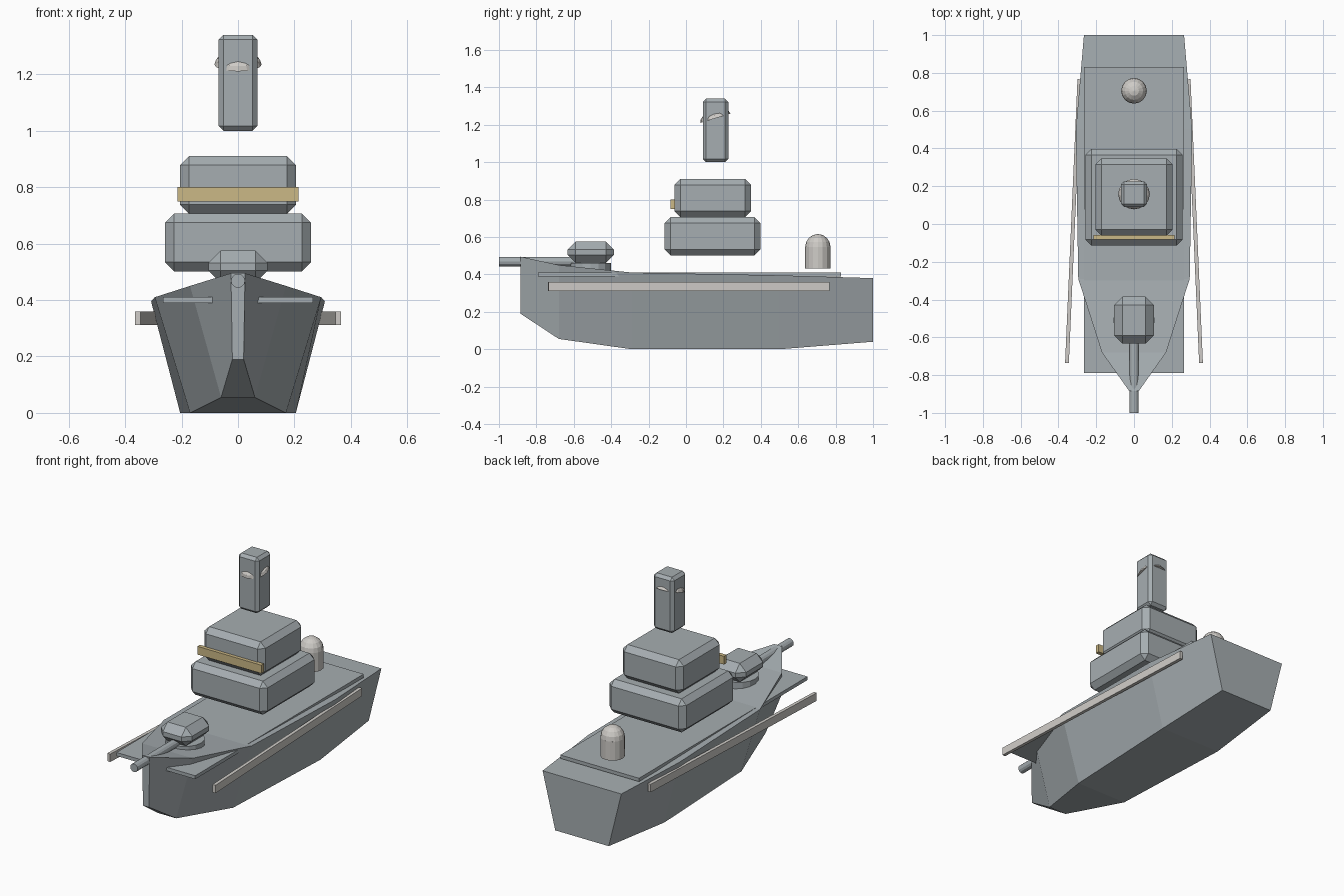
import bpy, bmesh
from math import radians
from mathutils import Matrix, Vector

cube = bpy.data.objects.get("Cube")
if cube:
    bpy.data.objects.remove(cube, do_unlink=True)


def material(name, rgb):
    m = bpy.data.materials.new(name)
    m.use_nodes = True
    m.diffuse_color = (*rgb, 1)
    m.node_tree.nodes["Principled BSDF"].inputs["Base Color"].default_value = (*rgb, 1)
    return m


GREY = material("naval grey", (0.38, 0.42, 0.44))
PALE = material("pale grey", (0.62, 0.60, 0.57))
GOLD = material("dull gold", (0.60, 0.48, 0.24))


def finish(name, bm, mat):
    bmesh.ops.recalc_face_normals(bm, faces=bm.faces)
    mesh = bpy.data.meshes.new(name)
    bm.to_mesh(mesh)
    bm.free()
    mesh.materials.append(mat)
    ob = bpy.data.objects.new(name, mesh)
    bpy.context.collection.objects.link(ob)
    return ob


def box(name, low, high, mat, bevel=0):
    """Box between two corners, with optional one-step chamfer."""
    low, high = Vector(low), Vector(high)
    bm = bmesh.new()
    bmesh.ops.create_cube(bm, size=1)
    bmesh.ops.scale(bm, vec=high - low, verts=bm.verts)
    bmesh.ops.translate(bm, vec=(low + high) / 2, verts=bm.verts)
    if bevel:
        bmesh.ops.bevel(bm, geom=bm.edges[:], offset=bevel, segments=1,
                        profile=0.5, affect='EDGES')
    return finish(name, bm, mat)


def cylinder(name, centre, radius, length, mat, sides=12, tilt=0):
    bm = bmesh.new()
    bmesh.ops.create_cone(bm, cap_ends=True, segments=sides, radius1=radius,
                          radius2=radius, depth=length,
                          matrix=Matrix.Translation(centre) @ Matrix.Rotation(tilt, 4, 'X'))
    return finish(name, bm, mat)


def dome(name, centre, radius, height, mat, tilt=0):
    """Upper half of a faceted sphere."""
    bm = bmesh.new()
    bmesh.ops.create_uvsphere(bm, u_segments=16, v_segments=8, radius=1)
    bmesh.ops.delete(bm, geom=[v for v in bm.verts if v.co.z < -0.01], context='VERTS')
    bmesh.ops.contextual_create(bm, geom=[e for e in bm.edges if e.is_boundary])
    bmesh.ops.transform(bm, verts=bm.verts, matrix=Matrix.Translation(centre)
                        @ Matrix.Rotation(tilt, 4, 'X')
                        @ Matrix.Diagonal((radius, radius, height, 1)))
    return finish(name, bm, mat)


# Hull: stations of y, deck half width, deck z, keel half width, keel z
stations = [
    (-0.885, 0.025, 0.495, 0.02, 0.19),
    (-0.68, 0.17, 0.45, 0.06, 0.055),
    (-0.29, 0.295, 0.41, 0.17, 0),
    (0.5, 0.308, 0.395, 0.205, 0),
    (1.0, 0.265, 0.38, 0.18, 0.04),
]
bm = bmesh.new()
rings = [[bm.verts.new(p) for p in ((-w, y, t), (w, y, t), (k, y, b), (-k, y, b))]
         for y, w, t, k, b in stations]
for a, b in zip(rings, rings[1:]):
    for i in range(4):
        j = (i + 1) % 4
        bm.faces.new((a[i], a[j], b[j], b[i]))
bm.faces.new(rings[0])
bm.faces.new(rings[-1])
finish("hull", bm, GREY)

# Deck plate and splayed side rails
box("deck_plate", (-0.265, -0.79, 0.39), (0.265, 0.83, 0.411), GREY)
for side, label in ((1, "left"), (-1, "right")):
    rail = box(label + "_side_rail", (-0.01, -0.752, -0.024), (0.01, 0.752, 0.024), PALE)
    rail.location = (side * 0.322, 0.015, 0.335)
    rail.rotation_euler.z = side * radians(2.5)

# Superstructure
box("lower_cabin", (-0.258, -0.115, 0.502), (0.258, 0.397, 0.706), GREY, 0.032)
box("upper_cabin", (-0.205, -0.062, 0.706), (0.205, 0.347, 0.911), GREY, 0.032)
box("bridge_band", (-0.215, -0.083, 0.75), (0.215, -0.058, 0.80), GOLD)

# Mast with tilted dish
box("mast", (-0.069, 0.09, 1.0), (0.069, 0.226, 1.34), GREY, 0.017)
dome("mast_dish", (0, 0.158, 1.235), 0.084, 0.045, PALE, radians(17))

# Forward gun
cylinder("turret_base", (0, -0.51, 0.442), 0.11, 0.04, GREY, 16)
box("turret", (-0.105, -0.633, 0.461), (0.105, -0.385, 0.575), GREY, 0.043)
cylinder("gun_barrel", (0, -0.79, 0.468), 0.025, 0.42, GREY, 12, radians(90))

# Aft domed housing
cylinder("housing_drum", (0, 0.705, 0.488), 0.068, 0.115, PALE, 16)
dome("housing_dome", (0, 0.705, 0.545), 0.068, 0.071, PALE)
